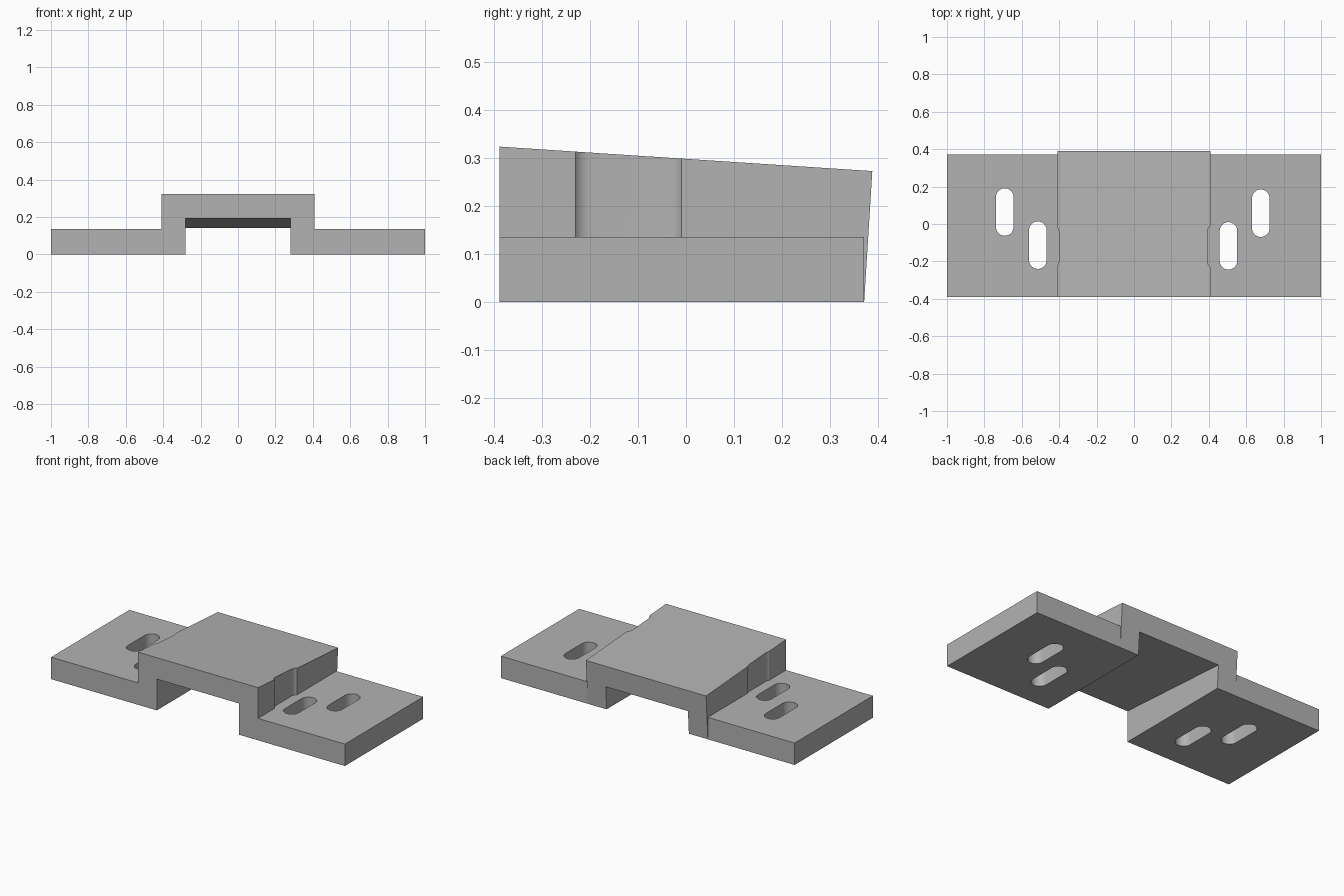
import bpy, bmesh, math
from mathutils import Vector

cube = bpy.data.objects.get("Cube")
if cube:
    bpy.data.objects.remove(cube, do_unlink=True)

grey = bpy.data.materials.new("plain grey")
grey.use_nodes = True
grey.diffuse_color = (0.45, 0.45, 0.45, 1)
grey.node_tree.nodes["Principled BSDF"].inputs["Base Color"].default_value = (0.45, 0.45, 0.45, 1)


def prism(name, points, sweep):
    """Sweep a closed polygon along a vector into a solid."""
    bm = bmesh.new()
    face = bm.faces.new([bm.verts.new(p) for p in points])
    new = bmesh.ops.extrude_face_region(bm, geom=[face])["geom"]
    bmesh.ops.translate(bm, vec=Vector(sweep),
                        verts=[v for v in new if isinstance(v, bmesh.types.BMVert)])
    bmesh.ops.recalc_face_normals(bm, faces=bm.faces)
    mesh = bpy.data.meshes.new(name)
    bm.to_mesh(mesh)
    bm.free()
    mesh.materials.append(grey)
    obj = bpy.data.objects.new(name, mesh)
    bpy.context.collection.objects.link(obj)
    return obj


def side_profile(name, profile, half_width):
    return prism(name, [(-half_width, y, z) for y, z in profile], (2 * half_width, 0, 0))


def stadium(name, x, y, radius, half_length, z0, z1, steps=16):
    """Upright slot-shaped solid, long along y."""
    points = []
    for end in (1, -1):
        for i in range(steps + 1):
            a = math.pi * i / steps + (0 if end > 0 else math.pi)
            points.append((x + radius * math.cos(a),
                           y + end * half_length + radius * math.sin(a), z0))
    return prism(name, points, (0, 0, z1 - z0))


def combine(target, tool, operation):
    mod = target.modifiers.new(operation.lower(), "BOOLEAN")
    mod.operation, mod.object, mod.solver = operation, tool, "EXACT"
    bpy.context.view_layer.objects.active = target
    bpy.ops.object.modifier_apply(modifier=mod.name)
    bpy.data.objects.remove(tool, do_unlink=True)


FRONT, BACK, FLANGE_TOP = -0.389, 0.372, 0.135

# Raised bridge with sloping top and tilted back
bracket = side_profile("bracket", [(FRONT, 0), (BACK, 0), (0.389, 0.273), (FRONT, 0.324)], 0.409)

# Channel underneath, its roof parallel to the top
channel = side_profile("channel_cutter", [(-0.6, -0.1), (0.6, -0.1), (0.6, 0.128), (-0.6, 0.206)], 0.28)
combine(bracket, channel, "DIFFERENCE")

# Shallow reliefs in the bridge sides beside the inner slots
for x in (0.433, -0.442):
    combine(bracket, stadium("relief_cutter", x, -0.12, 0.04, 0.079, FLANGE_TOP, 0.5), "DIFFERENCE")

# Mounting flanges
for side in (1, -1):
    outline = [(side * x, y, 0) for x, y in
               ((0.34, FRONT), (1, FRONT), (1, BACK), (0.34, BACK))]
    combine(bracket, prism("flange", outline, (0, 0, FLANGE_TOP)), "UNION")

# Staggered adjustment slots
for x, y in ((0.505, -0.117), (0.678, 0.058), (-0.514, -0.113), (-0.691, 0.064)):
    combine(bracket, stadium("slot_cutter", x, y, 0.047, 0.08, -0.1, 0.3), "DIFFERENCE")

bpy.ops.object.select_all(action="DESELECT")
bracket.select_set(True)
bpy.context.view_layer.objects.active = bracket
bpy.ops.object.shade_smooth_by_angle(angle=math.radians(30))
